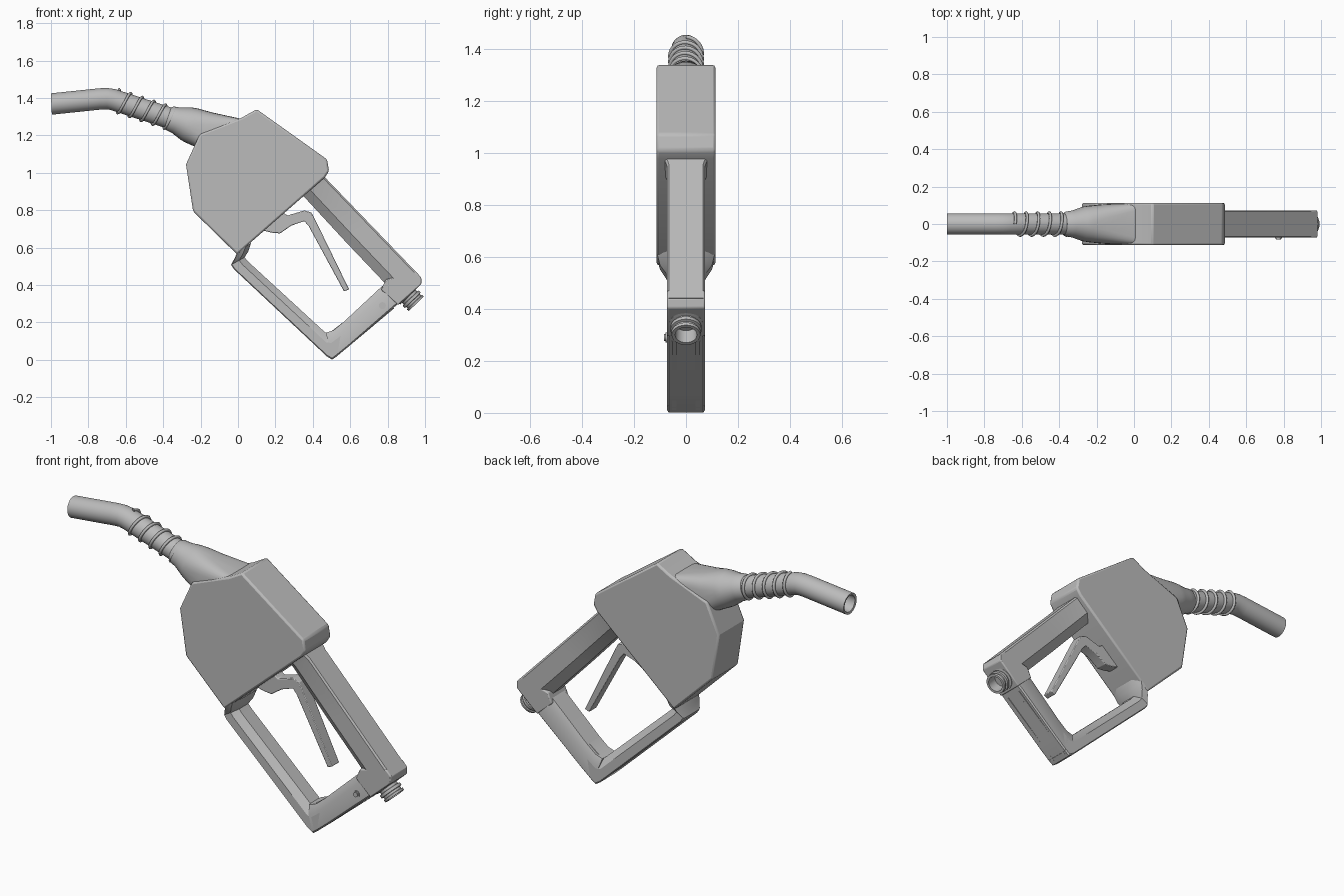
import bpy, bmesh, math
from mathutils import Vector

if "Cube" in bpy.data.objects:
    bpy.data.objects.remove(bpy.data.objects["Cube"])

grey = bpy.data.materials.new("satin grey")
grey.use_nodes = True
COLOUR = (0.5, 0.5, 0.5, 1)
grey.diffuse_color = COLOUR
grey.node_tree.nodes["Principled BSDF"].inputs["Base Color"].default_value = COLOUR


def finish(name, bm, bevel=0, angle=30):
    bmesh.ops.recalc_face_normals(bm, faces=bm.faces)
    mesh = bpy.data.meshes.new(name)
    bm.to_mesh(mesh)
    bm.free()
    mesh.materials.append(grey)
    ob = bpy.data.objects.new(name, mesh)
    bpy.context.collection.objects.link(ob)
    if bevel:
        mod = ob.modifiers.new("edge", "BEVEL")
        mod.width, mod.segments = bevel, 2
        mod.limit_method, mod.angle_limit = "ANGLE", math.radians(35)
    bpy.ops.object.select_all(action="DESELECT")
    ob.select_set(True)
    bpy.context.view_layer.objects.active = ob
    bpy.ops.object.shade_smooth_by_angle(angle=math.radians(angle))
    return ob


def skin(name, rings, closed=False, bevel=0, angle=30):
    """Join rings of points with quads, capping the two ends."""
    bm = bmesh.new()
    loops = [[bm.verts.new(p) for p in ring] for ring in rings]
    n = len(loops[0])
    pairs = list(zip(loops, loops[1:]))
    if closed:
        pairs.append((loops[-1], loops[0]))
    else:
        bm.faces.new(loops[0])
        bm.faces.new(loops[-1])
    for a, b in pairs:
        for i in range(n):
            j = (i + 1) % n
            bm.faces.new((a[i], a[j], b[j], b[i]))
    return finish(name, bm, bevel, angle)


def slab(name, outline, half, bevel=0):
    """Side outline extruded across the width."""
    return skin(name, [[(x, y, z) for x, z in outline] for y in (-half, half)], bevel=bevel)


def ring(x, z, ry, rz, angle, power=2, n=32):
    """Superellipse facing along an angle in the side plane."""
    pts = []
    for i in range(n):
        t = 2 * math.pi * i / n
        c, s = math.cos(t), math.sin(t)
        u = rz * math.copysign(abs(c) ** (2 / power), c)
        v = ry * math.copysign(abs(s) ** (2 / power), s)
        pts.append((x - math.sin(angle) * u, v, z + math.cos(angle) * u))
    return pts


def arm(name, stations, chamfer, narrow):
    """Bar whose inner side is chamfered; stations: outer, inner, half width."""
    rings = []
    for outer, inner, w in stations:
        o, i = Vector(outer), Vector(inner)
        m = o.lerp(i, chamfer)
        e = o.lerp(i, 0.06)
        prof = [(o, w * 0.9), (e, w), (m, w), (i, w * narrow)]
        full = prof + [(p, -y) for p, y in reversed(prof)]
        rings.append([(p.x, y, p.y) for p, y in full])
    return skin(name, rings)


# Main housing
slab("housing", [(0.10, 1.34), (0.476, 1.072), (0.487, 1.01), (0.465, 0.976),
                 (-0.005, 0.564), (-0.24, 0.794), (-0.278, 1.045),
                 (-0.205, 1.206), (0.02, 1.295)], 0.113, bevel=0.01)

# Neck blending from round collar to the square housing
tilt = -0.32
skin("neck", [ring(x, z, ry, rz, tilt, p) for x, z, ry, rz, p in (
    (-0.375, 1.295, 0.058, 0.058, 2), (-0.365, 1.292, 0.066, 0.066, 2),
    (-0.33, 1.281, 0.072, 0.072, 2), (-0.275, 1.262, 0.092, 0.092, 2),
    (-0.245, 1.252, 0.097, 0.097, 2.2), (-0.17, 1.225, 0.105, 0.103, 3),
    (-0.02, 1.18, 0.112, 0.115, 8))], angle=40)

# Hollow spout with a bend
R, BORE = 0.057, 0.045
skin("spout", [ring(x, z, r, r, a) for x, z, r, a in (
    (-0.86, 1.383, BORE, 0.1), (-0.995, 1.368, BORE, 0.05),
    (-0.998, 1.368, R, 0.05), (-0.74, 1.395, R, 0.08), (-0.70, 1.397, R, 0),
    (-0.67, 1.392, R, -0.2), (-0.63, 1.379, R, tilt), (-0.33, 1.281, R, tilt))])

# Coil spring wrapped round the spout
TURNS, STEPS, WIRE = 5, 28, 0.008
axis = Vector((math.cos(tilt), 0, math.sin(tilt)))
up = Vector((-math.sin(tilt), 0, math.cos(tilt)))
side = Vector((0, 1, 0))
start = Vector((-0.655, 0, 1.388))
coil = []
for k in range(TURNS * STEPS + 1):
    t = 2 * math.pi * k / STEPS
    radial = up * math.cos(t) + side * math.sin(t)
    centre = start + axis * (0.0655 * k / STEPS) + radial * 0.061
    coil.append([centre + WIRE * (radial * math.cos(q) + axis * math.sin(q))
                 for q in (i * math.pi / 3 for i in range(6))])
skin("spout_spring", coil, angle=80)

# Upper grip and the block at its end
arm("grip", [((0.43, 1.012), (0.31, 0.915), 0.095),
             ((0.485, 0.955), (0.36, 0.865), 0.073),
             ((0.72, 0.711), (0.575, 0.632), 0.073),
             ((0.98, 0.441), (0.80, 0.395), 0.073)], 0.68, 0.5)
slab("grip_end", [(0.95, 0.472), (0.98, 0.441), (0.98, 0.404), (0.855, 0.293),
                  (0.765, 0.375), (0.79, 0.43)], 0.073, bevel=0.006)

# Guard: lower strut, corner, and foot running up to the grip
arm("guard_strut", [((0.0, 0.585), (0.07, 0.625), 0.11),
                    ((-0.015, 0.55), (0.055, 0.58), 0.1),
                    ((-0.037, 0.508), (0.035, 0.548), 0.073),
                    ((-0.022, 0.485), (0.055, 0.525), 0.073),
                    ((0.476, 0.018), (0.468, 0.145), 0.073),
                    ((0.503, 0.001), (0.495, 0.15), 0.073),
                    ((0.53, 0.02), (0.56, 0.2), 0.073)], 0.6, 0.55)
arm("guard_foot", [((0.503, 0.001), (0.47, 0.145), 0.073),
                   ((0.535, 0.025), (0.51, 0.158), 0.073),
                   ((0.59, 0.07), (0.565, 0.203), 0.073),
                   ((0.834, 0.281), (0.755, 0.38), 0.073),
                   ((0.86, 0.303), (0.79, 0.41), 0.07)], 0.7, 0.75)

# Raised ribs under the foot
for label, y in (("left", 0.045), ("right", -0.045)):
    rib = slab("foot_rib_" + label, [(0.52, 0.012), (0.835, 0.275),
                                     (0.825, 0.285), (0.512, 0.022)], 0.008)
    rib.location.y = y

# Trigger lever
slab("trigger", [(0.12, 0.71), (0.14, 0.69), (0.18, 0.68), (0.225, 0.676),
                 (0.285, 0.718), (0.355, 0.742), (0.378, 0.715), (0.567, 0.366),
                 (0.594, 0.377), (0.415, 0.745), (0.392, 0.788), (0.355, 0.799),
                 (0.265, 0.772), (0.22, 0.80)], 0.032, bevel=0.004)

# Ribbed hose connector with an open end
a = math.radians(-46)
base, ahead = Vector((0.875, 0.38)), Vector((math.cos(a), math.sin(a)))
profile = [(0, 0.052), (0.035, 0.052), (0.037, 0.064), (0.054, 0.064),
           (0.056, 0.05), (0.068, 0.05), (0.07, 0.06), (0.085, 0.06),
           (0.087, 0.05), (0.098, 0.05), (0.1, 0.057), (0.112, 0.055),
           (0.112, 0.042), (0.05, 0.04)]
skin("hose_connector", [ring(*(base + ahead * d), r, r, a) for d, r in profile])

# Small pivot button on the front side of the foot
for name, r, depth in (("button_rim", 0.019, 0.078), ("button_cap", 0.013, 0.084)):
    skin(name, [[(0.772 + r * math.cos(q), y, 0.29 + r * math.sin(q))
                 for q in (i * math.pi / 8 for i in range(16))]
                for y in (-depth, -0.06)])
